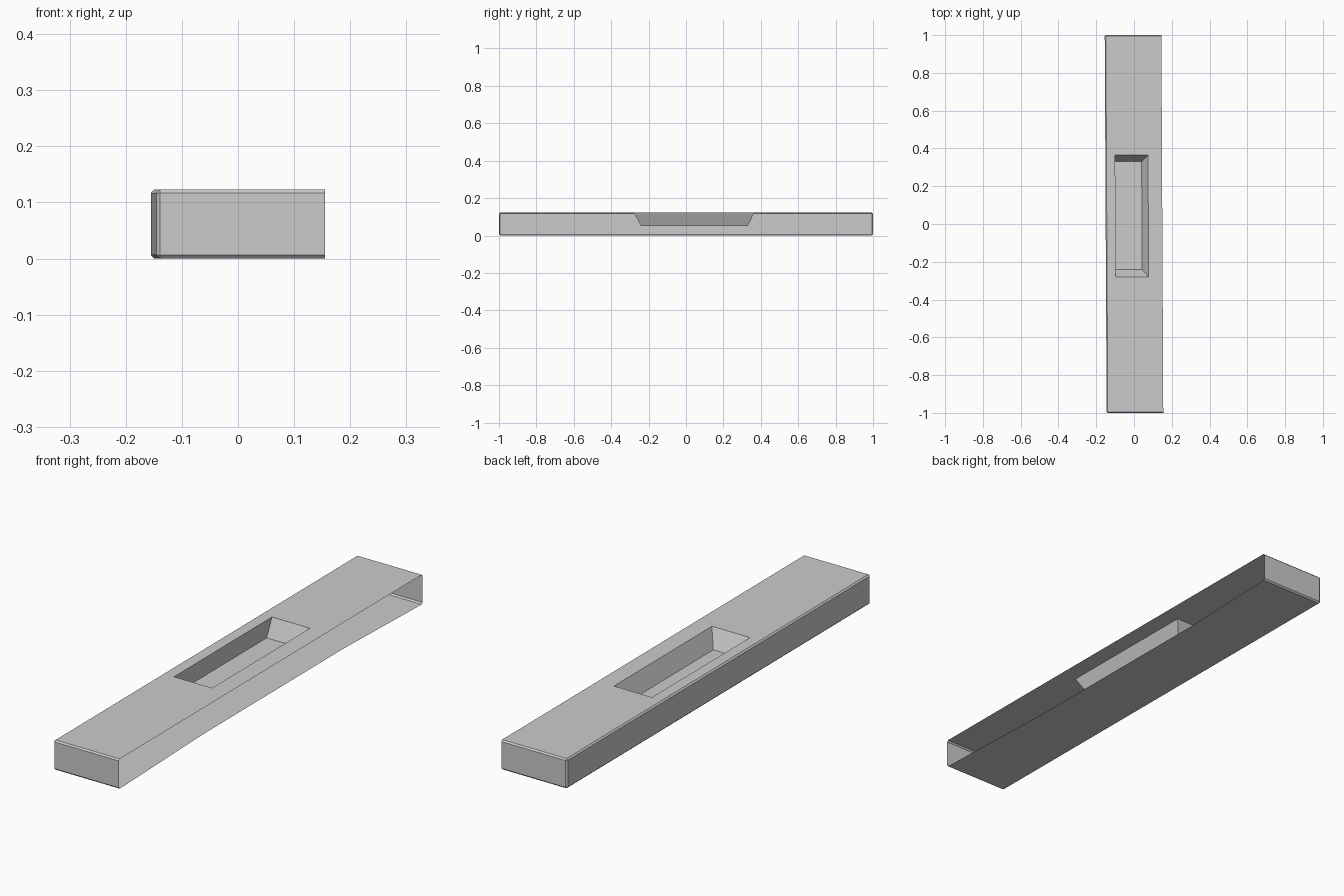
import bpy, bmesh
from mathutils import Vector

if "Cube" in bpy.data.objects:
    bpy.data.objects.remove(bpy.data.objects["Cube"], do_unlink=True)

WIDTH, LENGTH, HEIGHT = 0.30, 2.0, 0.123
BEVEL = 0.006

grey = bpy.data.materials.new("plain_grey")
grey.use_nodes = True
grey.diffuse_color = (0.6, 0.6, 0.6, 1)
grey.node_tree.nodes["Principled BSDF"].inputs["Base Color"].default_value = (0.6, 0.6, 0.6, 1)


def inset_to(bm, face, x_range, y_range, z):
    """Inset a four-sided face and place its corners on a given rectangle."""
    bmesh.ops.inset_individual(bm, faces=[face], thickness=0.01)
    centre = face.calc_center_median()
    corners = [(v, v.co.x > centre.x, v.co.y > centre.y) for v in face.verts]
    for v, right, back in corners:
        v.co = Vector((x_range[right], y_range[back], z))


# Hollow shell with its +x side open
bm = bmesh.new()
bmesh.ops.create_cube(bm, size=1)
for v in bm.verts:
    v.co = Vector((v.co.x * WIDTH, v.co.y * LENGTH, (v.co.z + 0.5) * HEIGHT))
bm.normal_update()
open_side = [f for f in bm.faces if f.normal.x > 0.9]
bmesh.ops.delete(bm, geom=open_side, context="FACES_ONLY")

# Narrow chamfer on every closed edge
closed = [e for e in bm.edges if len(e.link_faces) == 2]
bmesh.ops.bevel(bm, geom=closed, offset=BEVEL, segments=1, affect="EDGES")
bm.normal_update()

# Recessed pocket in the top, upright on one side and sloping on three
top = max(bm.faces, key=lambda f: f.normal.z * f.calc_area())
inset_to(bm, top, (-0.098, 0.076), (-0.28, 0.365), HEIGHT)
inset_to(bm, top, (-0.098, 0.042), (-0.24, 0.33), 0.05)

# Slightly drawn-in middle of the open lower edge
edge = next(e for e in bm.edges if len(e.link_faces) == 1 and e.calc_length() > 1
            and all(v.co.z < 0.001 for v in e.verts))
for y in (-0.42, 0.5):
    edge = next(e for e in bm.edges if len(e.link_faces) == 1
                and all(v.co.z < 0.001 for v in e.verts)
                and min(v.co.y for v in e.verts) < y < max(v.co.y for v in e.verts))
    _, vert = bmesh.utils.edge_split(edge, edge.verts[0], 0.5)
    vert.co = Vector((WIDTH / 2 - 0.018, y, 0))

# Slight skew along the length
for v in bm.verts:
    v.co.x -= 0.005 * v.co.y

mesh = bpy.data.meshes.new("hollow_bar")
bm.to_mesh(mesh)
bm.free()
mesh.materials.append(grey)
bar = bpy.data.objects.new("hollow_bar", mesh)
bpy.context.collection.objects.link(bar)
